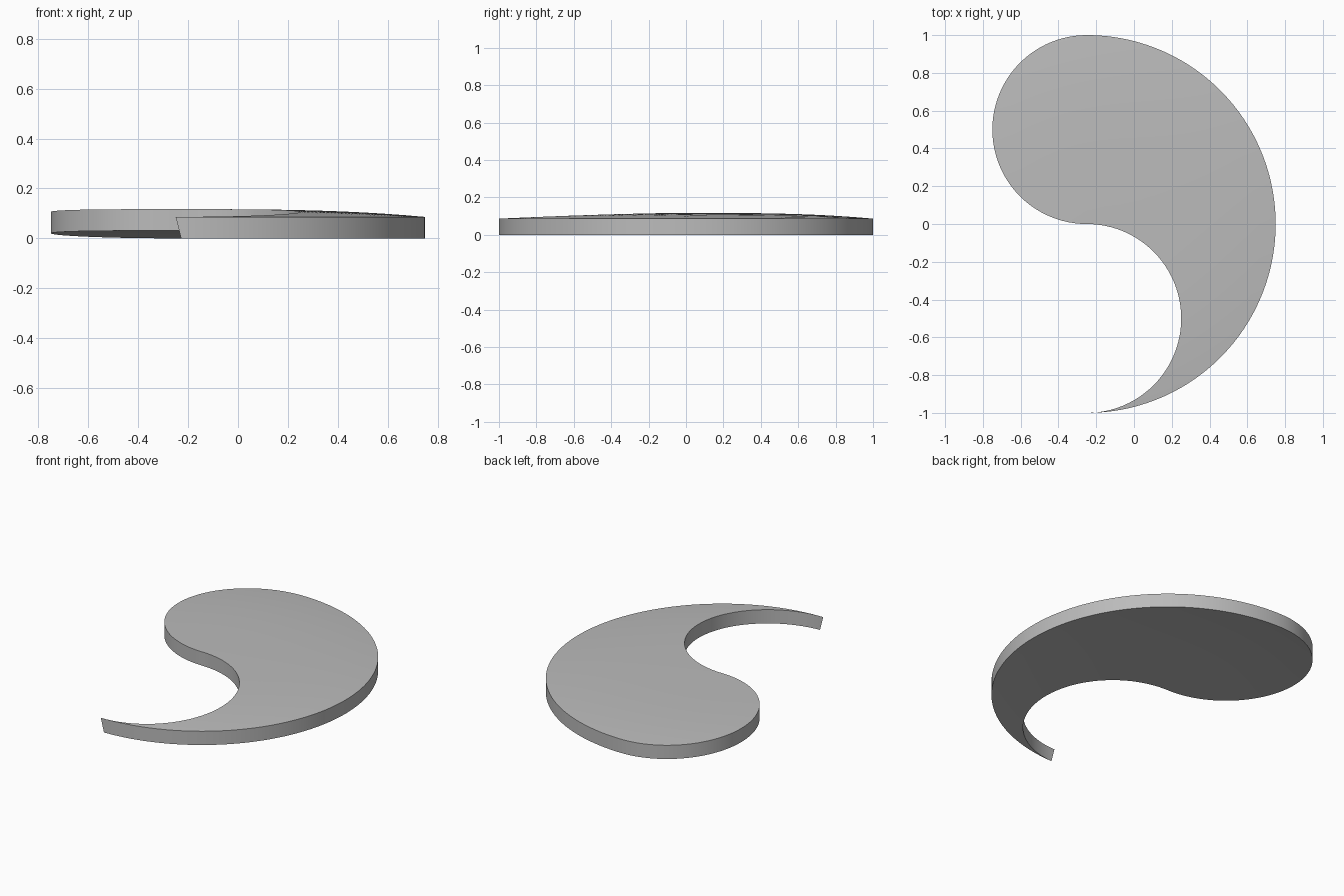
import bpy, bmesh, math
from mathutils import Vector

cube = bpy.data.objects.get("Cube")
if cube:
    bpy.data.objects.remove(cube)

STEPS, ROWS = 96, 12          # divisions along and across the comma shape
THICK, RISE = 0.086, 0.031    # plate thickness and dome height
CENTRE = Vector((-0.25, 0, 0))


def arc(y, radius, angle):
    return CENTRE + Vector((radius * math.sin(angle), y + radius * math.cos(angle), 0))


def inner_edge(t):
    # S-curve: round head on the left, then the hollow on the right
    if t <= 0.5:
        return arc(0.5, 0.5, -2 * math.pi * t)
    return arc(-0.5, 0.5, 2 * math.pi * (t - 0.5))


def outer_edge(t):
    return arc(0, 1, math.pi * t)


# Domed underside, filled between the two edges
bm = bmesh.new()
grid = []
for i in range(STEPS + 1):
    a, b = inner_edge(i / STEPS), outer_edge(i / STEPS)
    row = []
    for j in range(ROWS + 1):
        p = a.lerp(b, j / ROWS)
        p.z = RISE * (1 - min(1, (p - CENTRE).length) ** 3)
        row.append(bm.verts.new(p))
    grid.append(row)
for r, s in zip(grid, grid[1:]):
    for j in range(ROWS):
        bm.faces.new((r[j], r[j + 1], s[j + 1], s[j]))
bmesh.ops.remove_doubles(bm, verts=bm.verts, dist=0.00001)

# Thicken upward into a solid plate
lower = list(bm.verts)
result = bmesh.ops.extrude_face_region(bm, geom=list(bm.faces), use_keep_orig=True)
upper = [g for g in result["geom"] if isinstance(g, bmesh.types.BMVert)]
bmesh.ops.translate(bm, verts=upper, vec=(0, 0, THICK))

# Slanted end of the tail
tip = min(lower, key=lambda v: v.co.y)
tip.co.x += 0.022
bmesh.ops.recalc_face_normals(bm, faces=bm.faces)

mesh = bpy.data.meshes.new("curved_plate")
bm.to_mesh(mesh)
bm.free()
plate = bpy.data.objects.new("curved_plate", mesh)
bpy.context.collection.objects.link(plate)

# Plain grey finish
grey = bpy.data.materials.new("grey")
grey.use_nodes = True
colour = (0.5, 0.5, 0.5, 1)
grey.diffuse_color = colour
grey.node_tree.nodes["Principled BSDF"].inputs["Base Color"].default_value = colour
mesh.materials.append(grey)

bpy.ops.object.select_all(action="DESELECT")
plate.select_set(True)
bpy.context.view_layer.objects.active = plate
bpy.ops.object.shade_smooth_by_angle(angle=math.radians(30))
